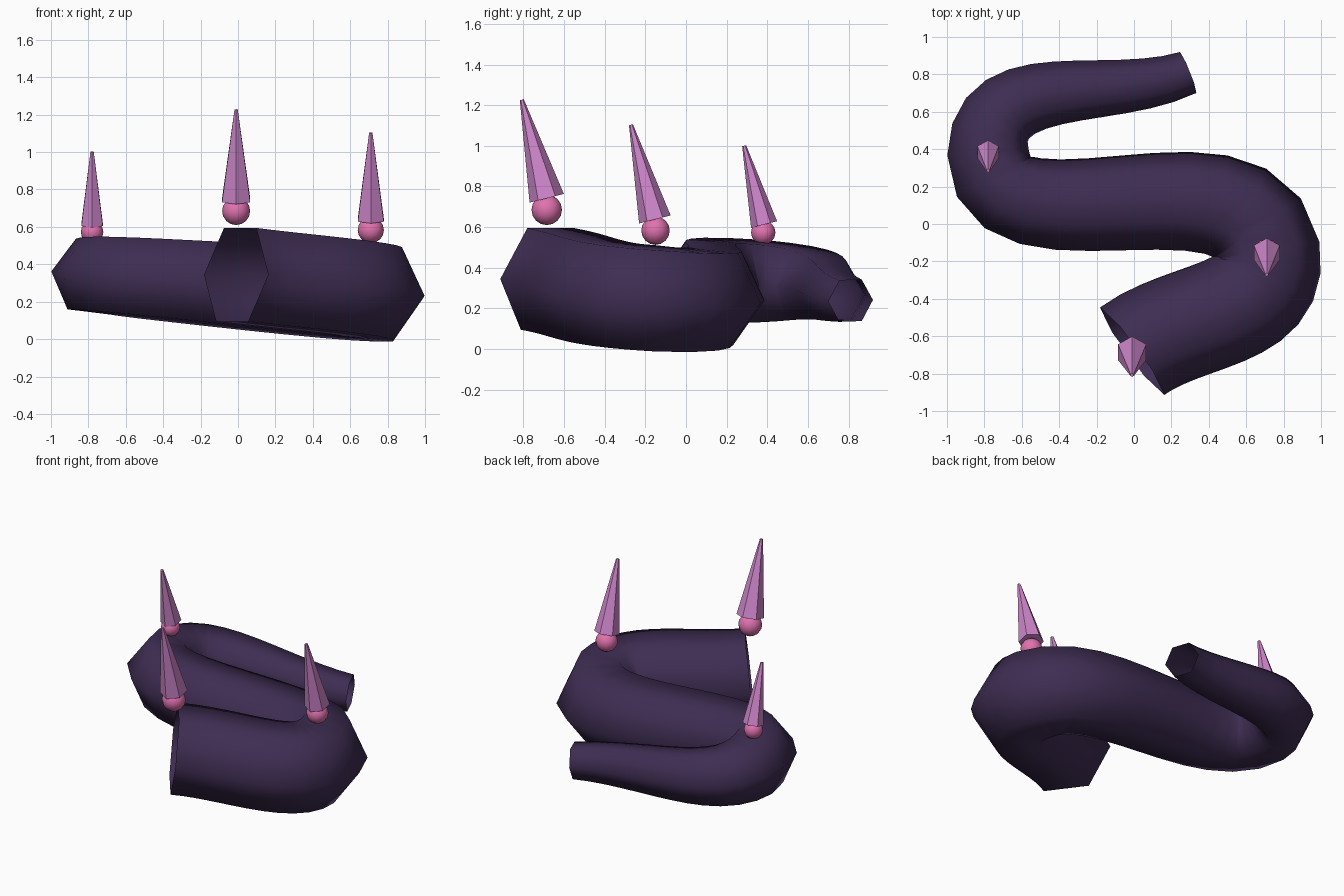
import bpy
from math import radians, sin, cos

if "Cube" in bpy.data.objects:
    bpy.data.objects.remove(bpy.data.objects["Cube"])


def material(name, rgb):
    m = bpy.data.materials.new(name)
    m.diffuse_color = (*rgb, 1)
    m.use_nodes = True
    m.node_tree.nodes["Principled BSDF"].inputs["Base Color"].default_value = m.diffuse_color
    return m


dark = material("dark_purple", (0.048, 0.026, 0.085))
pink = material("pink", (0.75, 0.17, 0.43))
lilac = material("lilac", (0.62, 0.24, 0.60))

# Tapered hexagonal S-shaped body: position and radius at each bend
path = [((-0.01, -0.68, 0.345), 0.29), ((0.71, -0.15, 0.25), 0.288),
        ((-0.78, 0.38, 0.335), 0.22), ((0.29, 0.81, 0.238), 0.118)]
curve = bpy.data.curves.new("body", 'CURVE')
curve.dimensions = '3D'
curve.bevel_depth = 1
curve.bevel_resolution = 1
curve.resolution_u = 12
spline = curve.splines.new('BEZIER')
spline.bezier_points.add(len(path) - 1)
for p, (co, r) in zip(spline.bezier_points, path):
    p.co = co
    p.radius = r
    p.handle_left_type = p.handle_right_type = 'AUTO'
spline.use_smooth = True
body = bpy.data.objects.new("body", curve)
bpy.context.collection.objects.link(body)
curve.materials.append(dark)

# Bead and backward-raked spike: bead centre, bead radius, spike base (y, z), radius, length
TILT = radians(14.2)
studs = [((-0.01, -0.685, 0.685), 0.075, (-0.685, 0.742), 0.087, 0.50),
         ((0.71, -0.15, 0.583), 0.070, (-0.153, 0.638), 0.080, 0.48),
         ((-0.78, 0.38, 0.573), 0.060, (0.384, 0.613), 0.066, 0.40)]
for i, (c, br, (y, z), r, h) in enumerate(studs, 1):
    bpy.ops.mesh.primitive_uv_sphere_add(segments=12, ring_count=8, radius=br, location=c)
    bead = bpy.context.object
    bead.name = f"bead_{i}"
    bead.data.materials.append(pink)
    bpy.ops.object.shade_smooth()
    bpy.ops.mesh.primitive_cone_add(
        vertices=6, radius1=r, radius2=0.01, depth=h, rotation=(TILT, 0, 0),
        location=(c[0], y - sin(TILT) * h / 2, z + cos(TILT) * h / 2))
    spike = bpy.context.object
    spike.name = f"spike_{i}"
    spike.data.materials.append(lilac)
